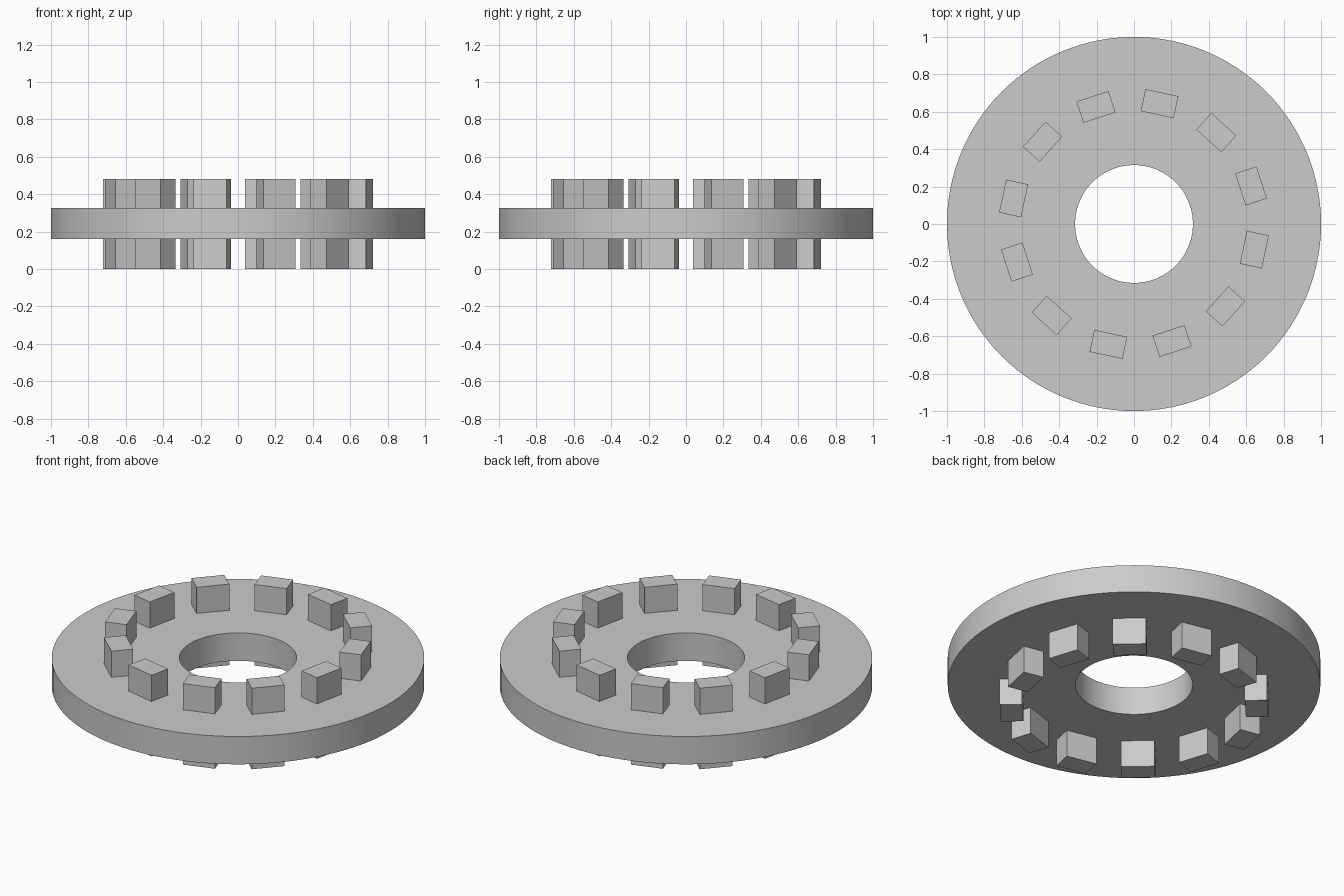
import bpy, bmesh, math
from mathutils import Matrix

cube = bpy.data.objects.get("Cube")
if cube:
    bpy.data.objects.remove(cube, do_unlink=True)

# Single plain grey
grey = bpy.data.materials.new("plain_grey")
grey.use_nodes = True
colour = (0.6, 0.6, 0.6, 1)
grey.diffuse_color = colour
grey.node_tree.nodes["Principled BSDF"].inputs["Base Color"].default_value = colour

DISC_BOTTOM, DISC_TOP, HEIGHT = 0.16, 0.325, 0.48
OUTER, HOLE, SEGMENTS = 1.0, 0.315, 128
BLOCKS, BLOCK_RADIUS, START = 12, 0.658, math.radians(18)


def add_object(name, bm):
    bmesh.ops.recalc_face_normals(bm, faces=bm.faces)
    mesh = bpy.data.meshes.new(name)
    bm.to_mesh(mesh)
    bm.free()
    mesh.materials.append(grey)
    obj = bpy.data.objects.new(name, mesh)
    bpy.context.collection.objects.link(obj)
    return obj


# Flat ring: rectangular profile spun around the vertical axis
bm = bmesh.new()
corners = [(HOLE, DISC_BOTTOM), (OUTER, DISC_BOTTOM), (OUTER, DISC_TOP), (HOLE, DISC_TOP)]
verts = [bm.verts.new((r, 0, z)) for r, z in corners]
edges = [bm.edges.new((verts[i], verts[(i + 1) % 4])) for i in range(4)]
bmesh.ops.spin(bm, geom=verts + edges, cent=(0, 0, 0), axis=(0, 0, 1),
               angle=math.tau, steps=SEGMENTS, use_merge=True)
bmesh.ops.remove_doubles(bm, verts=bm.verts, dist=0.0001)
ring = add_object("ring_disc", bm)
bpy.ops.object.select_all(action="DESELECT")
ring.select_set(True)
bpy.context.view_layer.objects.active = ring
bpy.ops.object.shade_smooth_by_angle(angle=math.radians(30))

# Blocks passing through the ring, standing out above and below
for i in range(BLOCKS):
    bm = bmesh.new()
    place = (Matrix.Rotation(START + i * math.tau / BLOCKS, 4, "Z")
             @ Matrix.Translation((BLOCK_RADIUS, 0, HEIGHT / 2))
             @ Matrix.Diagonal((0.12, 0.18, HEIGHT, 1)))
    bmesh.ops.create_cube(bm, size=1, matrix=place)
    add_object(f"block_{i + 1}", bm)
